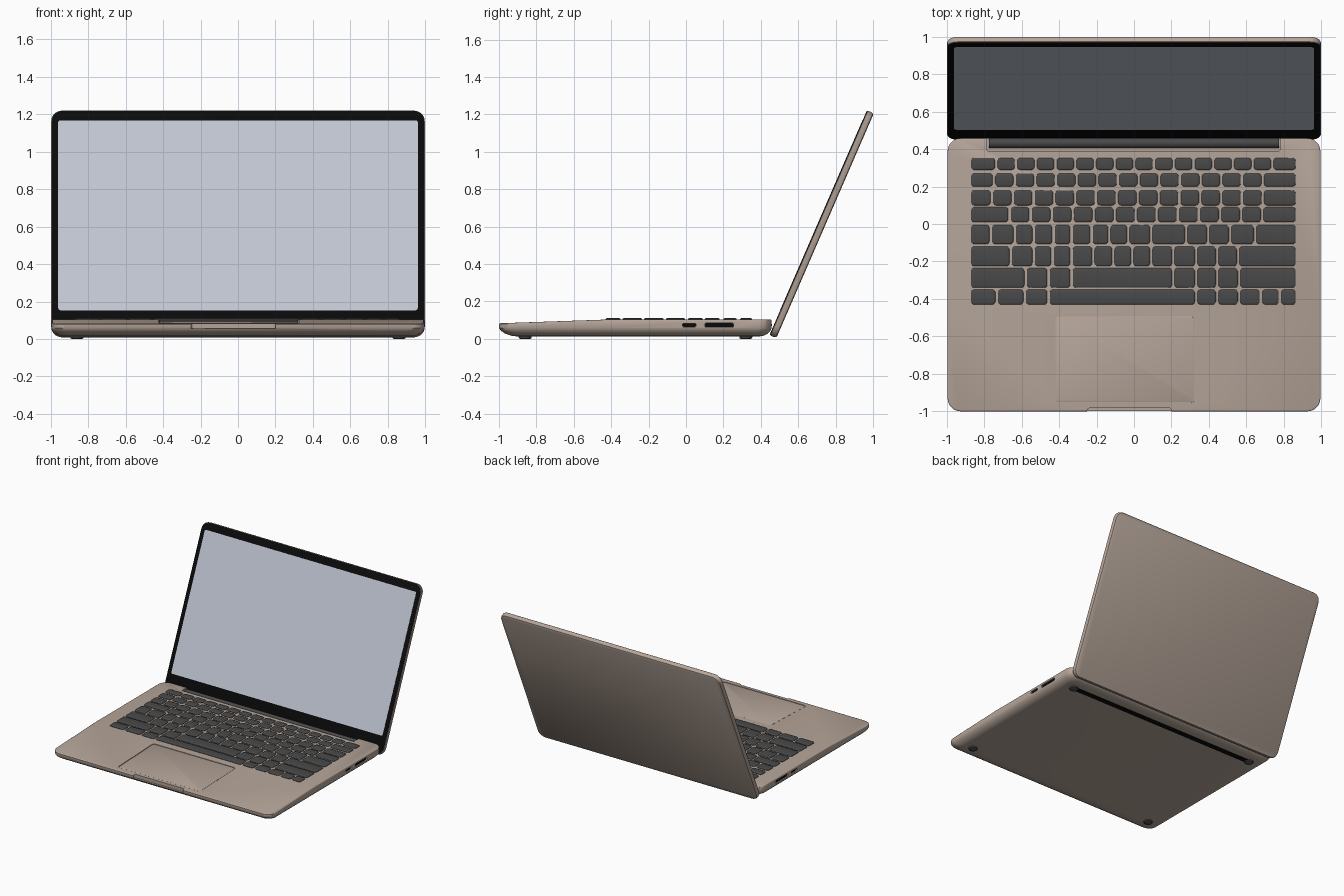
import bpy, bmesh, math
from mathutils import Matrix, Vector

if "Cube" in bpy.data.objects:
    bpy.data.objects.remove(bpy.data.objects["Cube"])


def material(name, hexcode):
    def lin(c):
        c /= 255
        return c / 12.92 if c <= 0.04045 else ((c + 0.055) / 1.055) ** 2.4
    m = bpy.data.materials.new(name)
    m.diffuse_color = [lin(int(hexcode[i:i + 2], 16)) for i in (0, 2, 4)] + [1]
    m.use_nodes = True
    m.node_tree.nodes["Principled BSDF"].inputs["Base Color"].default_value = m.diffuse_color
    return m


TAN = material("warm_metal", "B5A599")
GREY = material("dark_grey", "494949")
BLACK = material("black", "0A0A0A")
GLASS = material("pale_screen", "BFC5D2")


def outline(x0, x1, y0, y1, r, seg):
    """Counter-clockwise rounded rectangle."""
    pts = []
    for cx, cy, a0 in ((x1 - r, y1 - r, 0), (x0 + r, y1 - r, 90),
                       (x0 + r, y0 + r, 180), (x1 - r, y0 + r, 270)):
        for i in range(seg + 1):
            a = math.radians(a0 + 90 * i / seg)
            pts.append((cx + r * math.cos(a), cy + r * math.sin(a)))
    return pts


def loft(bm, rect, r, rings, seg=6, front=1.0):
    """Stack inset rounded rectangles; rings = (inset, z), front scales the -y inset."""
    x0, x1, y0, y1 = rect
    rows = []
    for d, z in rings:
        pts = outline(x0 + d, x1 - d, y0 + d * front, y1 - d, max(r - d * 0.4, 0.003), seg)
        rows.append([bm.verts.new((x, y, z)) for x, y in pts])
    n = len(rows[0])
    for a, b in zip(rows, rows[1:]):
        for i in range(n):
            j = (i + 1) % n
            bm.faces.new((a[i], a[j], b[j], b[i]))
    bm.faces.new(rows[0][::-1])
    bm.faces.new(rows[-1])


def finish(name, bm, mat, matrix=None):
    if matrix is not None:
        bm.transform(matrix)
    me = bpy.data.meshes.new(name)
    bm.to_mesh(me)
    bm.free()
    ob = bpy.data.objects.new(name, me)
    bpy.context.collection.objects.link(ob)
    if mat:
        me.materials.append(mat)
    return ob


def slab(name, rect, r, rings, mat, matrix=None, seg=6):
    bm = bmesh.new()
    loft(bm, rect, r, rings, seg)
    return finish(name, bm, mat, matrix)


def activate(ob):
    bpy.ops.object.select_all(action='DESELECT')
    ob.select_set(True)
    bpy.context.view_layer.objects.active = ob


def cut(target, cutter):
    activate(target)
    mod = target.modifiers.new("cut", 'BOOLEAN')
    mod.operation = 'DIFFERENCE'
    mod.solver = 'EXACT'
    mod.object = cutter
    bpy.ops.object.modifier_apply(modifier=mod.name)
    bpy.data.objects.remove(cutter)


# Base body: curved underside, deck sloping down toward the front
KINK, SLOPE, TOP = -0.43, 0.035, 0.103
bm = bmesh.new()
loft(bm, (-0.995, 0.995, -1.0, 0.458), 0.07,
     [(0.07, 0.012), (0.045, 0.016), (0.022, 0.028), (0.007, 0.043), (0, 0.058),
      (0, 0.098), (0.002, 0.1015), (0.005, TOP)], seg=8, front=1.5)
bmesh.ops.bisect_plane(bm, geom=bm.verts[:] + bm.edges[:] + bm.faces[:],
                       plane_co=(0, KINK, 0), plane_no=(0, 1, 0))
for v in bm.verts:
    if v.co.z > 0.09 and v.co.y < KINK:
        v.co.z -= (KINK - v.co.y) * SLOPE
base = finish("base_body", bm, TAN)

# Opening notch in the front edge and the hinge slot at the rear
cut(base, slab("notch_cutter", (-0.25, 0.2, -1.05, -0.982), 0.015, [(0, 0.056), (0, 0.13)], None))
cut(base, slab("hinge_cutter", (-0.785, 0.78, 0.39, 0.52), 0.01, [(0, 0.07), (0, 0.13)], None))

# Trackpad in a shallow recess that follows the slope
pad_m = Matrix.Translation((-0.05, -0.7225, TOP - 0.2925 * SLOPE)) @ Matrix.Rotation(math.atan(SLOPE), 4, 'X')
pad = (-0.375, 0.375, -0.2325, 0.2325)
cut(base, slab("pad_cutter", pad, 0.02, [(0, -0.006), (0, 0.03)], None, pad_m))
slab("trackpad", pad, 0.02, [(0.004, -0.007), (0.004, -0.002), (0.006, -0.001)], TAN, pad_m)

# Side ports: cut slots with black floors, both sides
to_side = Matrix(((0, 0, 1, 0), (1, 0, 0, 0), (0, 1, 0, 0), (0, 0, 0, 1)))
for side, s in (("right", 1), ("left", -1)):
    for label, y0, y1, h in (("small", -0.02, 0.055, 0.010), ("wide", 0.10, 0.255, 0.012)):
        rect = (y0, y1, 0.073 - h, 0.073 + h)
        out = sorted((s * 0.978, s * 1.03))
        cut(base, slab("port_cutter", rect, 0.009, [(0, z) for z in out], None, to_side))
        floor = sorted((s * 0.972, s * 0.986))
        slab(f"{side}_{label}_port", rect, 0.009, [(0.001, z) for z in floor], BLACK, to_side)

# Hinge bar
bm = bmesh.new()
bmesh.ops.create_cone(bm, cap_ends=True, segments=24, radius1=0.027, radius2=0.027, depth=1.55)
finish("hinge_bar", bm, GREY, Matrix.Translation((0, 0.432, 0.074)) @ Matrix.Rotation(math.pi / 2, 4, 'Y'))

# Keyboard: rows as (y bottom, y top, relative key widths)
rows = [
    (0.289, 0.353, [27] + [20] * 14 + [25]),
    (0.200, 0.270, [24] + [20.5] * 13 + [34]),
    (0.100, 0.180, [22] + [20.8] * 13 + [34]),
    (0.010, 0.090, [40] + [21.2] * 12 + [35]),
    (-0.107, -0.005, [21, 24, 19, 20, 18, 20, 18, 19, 23, 35, 22, 22, 25, 42]),
    (-0.225, -0.120, [41, 23, 19, 19, 22, 20, 19, 19, 22, 23, 21, 21, 59]),
    (-0.340, -0.235, [56, 23, 23, 102, 23, 21, 22, 58]),
    (-0.430, -0.350, [27, 28, 24, 148, 21, 22, 22, 19, 17]),
]
bm = bmesh.new()
for y0, y1, widths in rows:
    scale = (0.87 + 0.877) / sum(widths)
    x = -0.877
    for w in widths:
        w *= scale
        loft(bm, (x + 0.007, x + w - 0.007, y0, y1), 0.016,
             [(0, 0.092), (0, 0.106), (0.003, 0.1095), (0.008, 0.111)], seg=3)
        x += w
finish("keys", bm, GREY)

# Lid: built flat, then tilted back about the hinge line
dy, dz = 0.398, 0.9174
lid_m = Matrix(((1, 0, 0, 0), (0, dy, -dz, 0.483), (0, dz, dy, 0.004), (0, 0, 0, 1)))
L = 1.31
lid_rect = (-0.997, 0.997, 0, L)
slab("lid_shell", lid_rect, 0.06,
     [(0.012, 0), (0.004, 0.004), (0, 0.012), (0, 0.034), (0.002, 0.036)], TAN, lid_m, seg=8)
slab("screen_bezel", lid_rect, 0.06, [(0.003, 0.035), (0.003, 0.038), (0.006, 0.040)], BLACK, lid_m, seg=8)
slab("screen", (-0.96, 0.96, 0.145, 1.25), 0.012, [(0, 0.039), (0, 0.0412)], GLASS, lid_m)

# Underside: four round feet and a long rear strip
for sx in (-1, 1):
    for label, y in (("front", -0.86), ("rear", 0.32)):
        slab(f"{label}_foot_{'right' if sx > 0 else 'left'}",
             (sx * 0.86 - 0.035, sx * 0.86 + 0.035, y - 0.035, y + 0.035), 0.035,
             [(0.008, 0), (0.002, 0.003), (0, 0.008), (0, 0.016)], GREY)
slab("rear_strip", (-0.86, 0.86, 0.298, 0.342), 0.02, [(0, 0.009), (0, 0.014)], BLACK)

# Smooth shading with sharp edges kept
for ob in list(bpy.context.scene.objects):
    activate(ob)
    bpy.ops.object.shade_smooth_by_angle(angle=math.radians(35))
